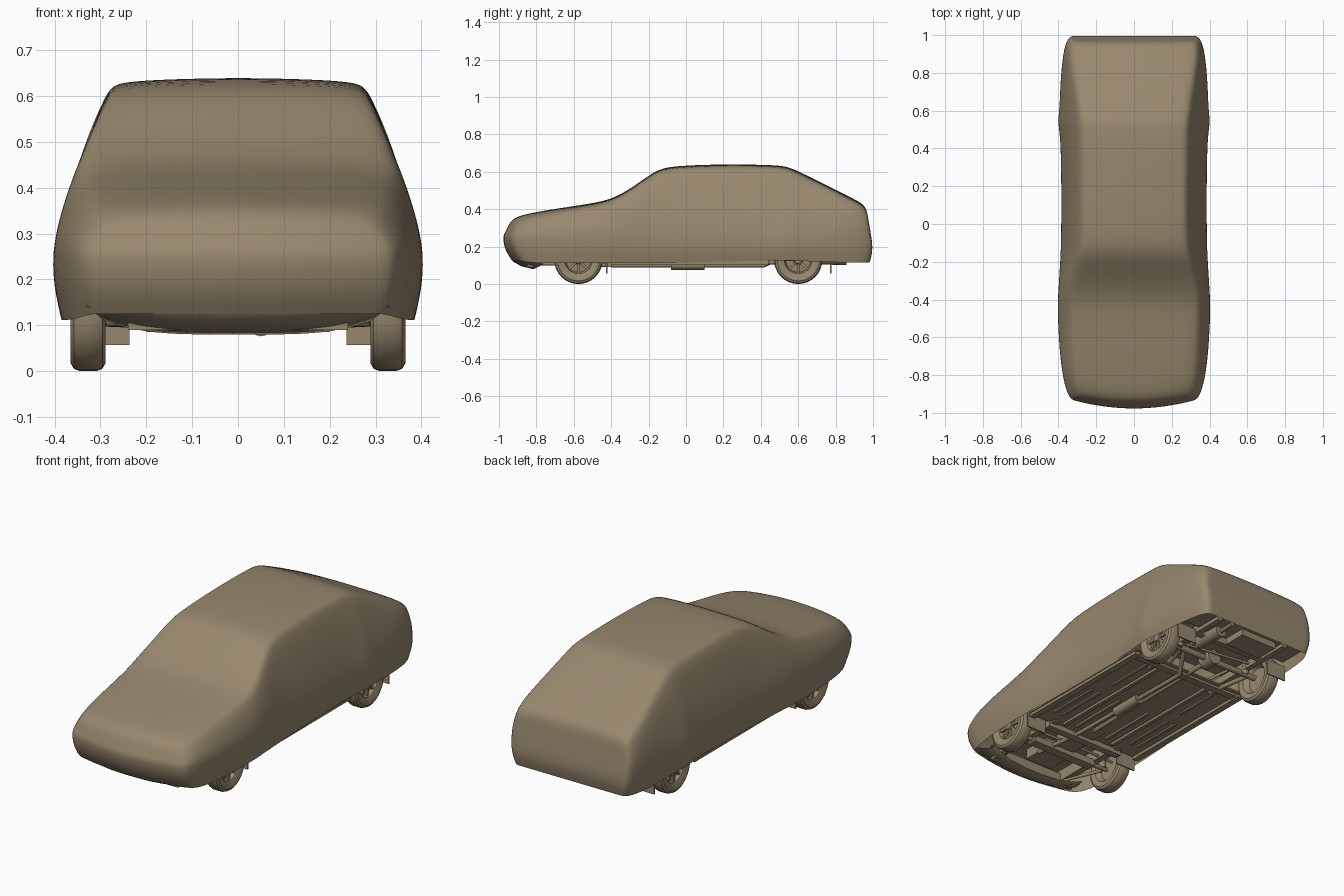
import bpy, bmesh, math
from mathutils import Vector

if "Cube" in bpy.data.objects:
    bpy.data.objects.remove(bpy.data.objects["Cube"])

tan = bpy.data.materials.new("dusty tan")
tan.diffuse_color = (0.31, 0.245, 0.155, 1)
tan.use_nodes = True
tan.node_tree.nodes["Principled BSDF"].inputs["Base Color"].default_value = tan.diffuse_color


def finish(bm, name, angle=35, subsurf=0):
    bmesh.ops.remove_doubles(bm, verts=bm.verts, dist=0.0004)
    bmesh.ops.recalc_face_normals(bm, faces=bm.faces)
    me = bpy.data.meshes.new(name)
    bm.to_mesh(me)
    bm.free()
    ob = bpy.data.objects.new(name, me)
    bpy.context.collection.objects.link(ob)
    me.materials.append(tan)
    bpy.ops.object.select_all(action='DESELECT')
    ob.select_set(True)
    bpy.context.view_layer.objects.active = ob
    if subsurf:
        m = ob.modifiers.new("smooth", 'SUBSURF')
        m.levels = m.render_levels = subsurf
        bpy.ops.object.shade_smooth()
    else:
        bpy.ops.object.shade_smooth_by_angle(angle=math.radians(angle))
    return ob


def grid(bm, rows):
    vs = [[bm.verts.new(p) for p in r] for r in rows]
    for a, b in zip(vs, vs[1:]):
        for i in range(len(a) - 1):
            bm.faces.new((a[i], a[i + 1], b[i + 1], b[i]))


def boxes(name, items, mirror=False):
    # each item: x0, x1, y0, y1, z0, z1
    bm = bmesh.new()
    for it in items:
        for s in ((1, -1) if mirror else (1,)):
            x0, x1, y0, y1, z0, z1 = it
            vs = bmesh.ops.create_cube(bm, size=1)["verts"]
            for v in vs:
                v.co = Vector((s * ((x0 + x1) / 2 + v.co.x * (x1 - x0)),
                               (y0 + y1) / 2 + v.co.y * (y1 - y0),
                               (z0 + z1) / 2 + v.co.z * (z1 - z0)))
    return finish(bm, name)


def rods(name, items, mirror=False):
    # each item: start, end, radius
    bm = bmesh.new()
    for a, b, r in items:
        for s in ((1, -1) if mirror else (1,)):
            p, q = Vector((s * a[0], a[1], a[2])), Vector((s * b[0], b[1], b[2]))
            d = q - p
            vs = bmesh.ops.create_cone(bm, cap_ends=True, segments=14, radius1=r,
                                       radius2=r, depth=d.length)["verts"]
            rot = d.to_track_quat('Z', 'Y')
            for v in vs:
                v.co = rot @ v.co + (p + q) / 2
    return finish(bm, name)


# Fabric cover: stations along the length (y, top z, top edge x, widest x, hem z)
stations = [
    (-1.0, .345, .30, .345, .125), (-.885, .372, .328, .378, .112),
    (-.7, .404, .338, .397, .112), (-.46, .437, .347, .407, .112),
    (-.37, .468, .35, .403, .112), (-.27, .528, .33, .397, .112),
    (-.16, .612, .295, .391, .112), (-.07, .633, .286, .388, .116),
    (.2, .642, .286, .387, .12), (.46, .638, .287, .391, .126),
    (.54, .63, .29, .407, .126), (.60, .604, .298, .397, .124),
    (.75, .531, .318, .392, .118), (.9, .454, .342, .378, .114),
    (1.0, .422, .325, .352, .115)]


def place(x, z, y):
    py = y
    if y <= -1:
        py += (z - .22) * .5 if z > .22 else (.22 - z) * .7
    if y >= 1:
        py -= max(0, z - .2) * .17 + max(0, .16 - z) * .4
    py += .05 * (x / .33) ** 2 * max(0, min(1, (-.5 - y) / .4))
    return (x, py, z)


def half_section(s):
    y, zt, xe, xw, zb = s
    ze = zt - .024
    zw = min(.25, zt - .09)
    pts = [(0, zt), (.5 * xe, zt - .003), (.9 * xe, zt - .009), (xe, ze)]
    for t in (.33, .67):
        pts.append((xe + (xw - xe) * t + .01, ze + (zw - ze) * t))
    return pts + [(xw, zw), (xw - .004, .18), (xw - .02, zb)]


bm = bmesh.new()
rows = []
for s in stations:
    h = half_section(s)
    full = [(-x, z) for x, z in h[:0:-1]] + h
    rows.append([place(x, z, s[0]) for x, z in full])
grid(bm, rows)
for s in (stations[0], stations[-1]):          # nose and tail panels
    h = half_section(s)
    fr = (-1, -.9, -.5, 0, .5, .9, 1)
    top = h[3:0:-1] + h[0:4]
    cap = [[place(f * h[3][0], t[1], s[0]) for f, t in zip(fr, top)]]
    cap += [[place(f * x, z, s[0]) for f in fr] for x, z in h[4:]]
    grid(bm, cap)
finish(bm, "car_cover", subsurf=2)

# Curved valance below the nose
bm = bmesh.new()
grid(bm, [[(w * i / 6, y + .05 * (w * i / 198) ** 2 * 1000 + .04 * (i / 6) ** 2,
            z + (.03 if r else 0) * (i / 6) ** 4) for i in range(-6, 7)]
          for r, (w, y, z) in enumerate([(.33, -.935, .14), (.325, -.925, .12),
                                         (.31, -.88, .095), (.29, -.82, .08),
                                         (.29, -.80, .09)])])
finish(bm, "front_valance", 50)

# Wheels: lathed tyre and rim with spokes
prof = [(0, .03), (.02, .028), (.026, .012), (.066, .008), (.074, .028), (.084, .033),
        (.112, .038), (.124, .031), (.129, .018), (.129, -.018), (.124, -.031),
        (.112, -.038), (.084, -.033), (.074, -.02), (.066, -.005), (0, -.005)]
for side, sx in (("right", 1), ("left", -1)):
    for end, wy in (("front", -.575), ("rear", .60)):
        bm = bmesh.new()
        N = 32
        grid(bm, [[(sx * (.327 + x), wy + r * math.cos(2 * math.pi * i / N),
                    .129 + r * math.sin(2 * math.pi * i / N)) for i in range(N + 1)]
                  for r, x in prof])
        bmesh.ops.dissolve_degenerate(bm, dist=.0001, edges=bm.edges)
        for k in range(8):
            a = k * math.pi / 4
            vs = bmesh.ops.create_cube(bm, size=1)["verts"]
            for v in vs:
                u, w = .046 + v.co.y * .056, v.co.z * .014
                v.co = Vector((sx * (.341 + v.co.x * .016),
                               wy + u * math.cos(a) - w * math.sin(a),
                               .129 + u * math.sin(a) + w * math.cos(a)))
        finish(bm, f"{end}_{side}_wheel")

# Mud flaps
boxes("mud_flaps", [(.237, .355, -.427, -.42, .057, .14),
                    (.237, .355, .77, .777, .057, .14)], True)

# Floor and frame
boxes("floor_pan", [(-.365, .365, -.40, .45, .118, .126),
                    (-.24, .24, .45, .80, .17, .178),
                    (-.33, .33, .79, .965, .15, .158),
                    (-.24, .24, -.86, -.40, .17, .178)])
boxes("sills", [(.325, .36, -.40, .44, .102, .122)], True)
boxes("floor_ribs", [(.09, .105, -.34, .0, .108, .12), (.15, .17, -.36, .42, .105, .12),
                     (.22, .235, -.3, .0, .11, .12), (.27, .285, -.3, .0, .11, .12),
                     (.22, .235, .1, .38, .11, .12)], True)
boxes("frame_rails", [(.19, .225, -.86, -.36, .11, .172),
                      (.20, .23, .40, .94, .13, .172)], True)
boxes("crossmembers", [(-.237, .237, -.43, -.39, .09, .13), (-.2, .2, -.60, -.55, .085, .12),
                       (-.24, .24, -.85, -.81, .09, .15), (-.32, .32, .39, .43, .105, .13),
                       (-.23, .23, .74, .77, .13, .17)])
boxes("engine_sump", [(-.08, .08, -.76, -.6, .115, .18), (-.055, .055, -.55, -.30, .11, .18)])
boxes("fuel_tank", [(-.17, .05, .79, .92, .115, .16)])

# Suspension and drivetrain
rods("rear_axle", [((-.30, .6, .129), (.30, .6, .129), .016),
                   ((0, .56, .129), (0, .64, .129), .04),
                   ((-.2, .67, .15), (.2, .64, .13), .007)])
rods("trailing_arms", [((.2, .36, .115), (.245, .6, .12), .012),
                       ((.12, .40, .125), (.17, .6, .15), .008),
                       ((.22, .62, .12), (.2, .66, .2), .018)], True)
rods("front_suspension", [((.1, -.575, .1), (.30, -.575, .11), .012),
                          ((.2, -.80, .11), (.28, -.59, .105), .009),
                          ((0, -.50, .12), (.29, -.52, .125), .007),
                          ((.27, -.575, .11), (.25, -.56, .26), .02)], True)
rods("drive_shaft", [((0, -.32, .115), (0, .58, .125), .013)])

# Exhaust line with two silencers
rods("exhaust", [((.08, -.66, .11), (.06, -.38, .10), .011),
                 ((.06, -.38, .10), (.05, .42, .10), .011),
                 ((.05, -.08, .102), (.05, .10, .102), .026),
                 ((.05, .42, .10), (.12, .54, .165), .011),
                 ((.12, .54, .165), (.14, .70, .16), .011),
                 ((.14, .68, .14), (.14, .86, .135), .034),
                 ((.14, .86, .13), (.15, .96, .125), .011)])
